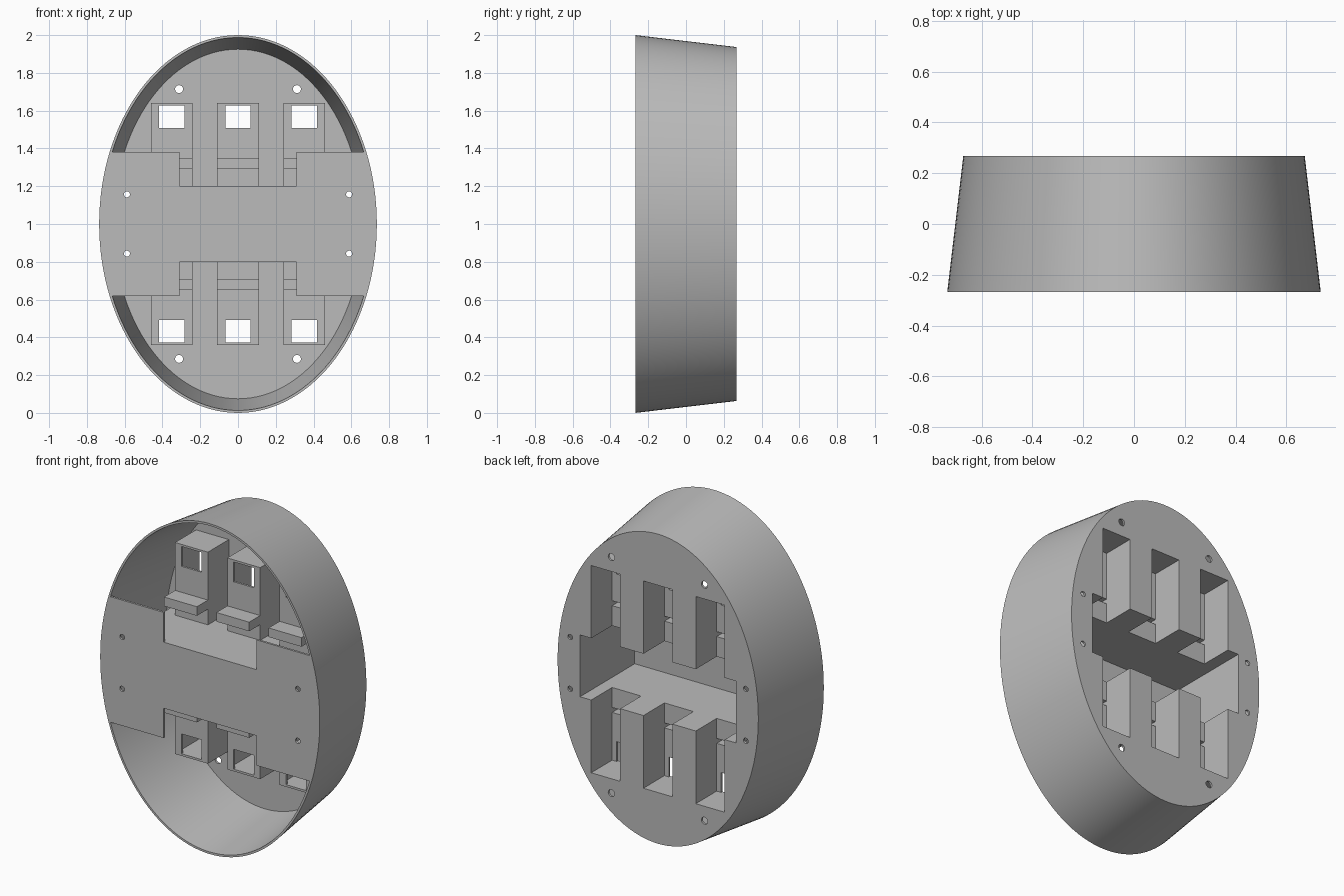
import bpy, bmesh, math
from mathutils import Matrix

if "Cube" in bpy.data.objects:
    bpy.data.objects.remove(bpy.data.objects["Cube"])

D = 0.268                 # half depth
T = 0.013                 # wall thickness
RX, RZ = 0.735, 1.0       # front half width and half height
TAPER = 0.118
FLOOR = D - T             # inner face of the back wall

grey = bpy.data.materials.new("plain_grey")
grey.use_nodes = True
grey.diffuse_color = (0.5, 0.5, 0.5, 1)
grey.node_tree.nodes["Principled BSDF"].inputs["Base Color"].default_value = (0.5, 0.5, 0.5, 1)


def finish(name, bm):
    bmesh.ops.recalc_face_normals(bm, faces=bm.faces)
    mesh = bpy.data.meshes.new(name)
    bm.to_mesh(mesh)
    bm.free()
    mesh.materials.append(grey)
    obj = bpy.data.objects.new(name, mesh)
    bpy.context.collection.objects.link(obj)
    return obj


def box(name, xs, ys, zs):
    """Box from ranges; z is measured from the model's centre."""
    bm = bmesh.new()
    size = [abs(r[1] - r[0]) for r in (xs, ys, zs)]
    mid = [(r[0] + r[1]) / 2 for r in (xs, ys, zs)]
    mid[2] += RZ
    bmesh.ops.create_cube(bm, size=1, matrix=Matrix.Translation(mid) @ Matrix.Diagonal((*size, 1)))
    return finish(name, bm)


def oval(name, y0, y1, inset=0, n=128):
    """Tapered oval solid between two depths."""
    bm = bmesh.new()
    rings = []
    for y in (y0, y1):
        shrink = inset + TAPER * (y + D)
        rings.append([bm.verts.new(((RX - shrink) * math.cos(a), y, RZ + (RZ - shrink) * math.sin(a)))
                      for a in (2 * math.pi * i / n for i in range(n))])
    for i in range(n):
        j = (i + 1) % n
        bm.faces.new((rings[0][i], rings[0][j], rings[1][j], rings[1][i]))
    for ring in rings:
        bm.faces.new(ring)
    return finish(name, bm)


def drill(x, z, r):
    bm = bmesh.new()
    bmesh.ops.create_cone(bm, cap_ends=True, segments=24, radius1=r, radius2=r, depth=1,
                          matrix=Matrix.Translation((x, 0, RZ + z)) @ Matrix.Rotation(math.pi / 2, 4, 'X'))
    return finish("drill", bm)


def combine(obj, tool, operation='DIFFERENCE'):
    """Apply a boolean and remove the tool."""
    mod = obj.modifiers.new("cut", 'BOOLEAN')
    mod.operation, mod.solver, mod.object = operation, 'EXACT', tool
    graph = bpy.context.evaluated_depsgraph_get()
    mesh = bpy.data.meshes.new_from_object(obj.evaluated_get(graph))
    obj.modifiers.clear()
    obj.data = mesh
    bpy.data.objects.remove(tool)


COLUMNS = {"right": -0.35, "middle": 0, "left": 0.35}
ROWS = {"upper": 1, "lower": -1}
OUT = D + 0.1             # cutters run past the back


def zr(s, a, b):
    return (s * a, s * b)


def cavity():
    return box("cavity_cutter", (-0.522, 0.522), (-FLOOR, OUT), (-0.187, 0.187))


def slot(x, s):
    return box("slot_cutter", (x - 0.097, x + 0.097), (0.068, OUT), zr(s, 0.1, 0.627))


def ledge_hollow(x, s):
    return box("ledge_cutter", (x - 0.097, x + 0.097), (-0.037, 0.1), zr(s, 0.308, 0.338))


# Oval tapered shell with a back wall
shell = oval("shell", -D, D)
combine(shell, oval("inner_cutter", -D - 0.05, FLOOR, T))

# Flat front panel across the middle
panel = oval("front_panel", -D, -FLOOR, T * 0.5)
combine(panel, box("band", (-1, 1), (-1, 1), (-0.38, 0.38)), 'INTERSECT')
for s in ROWS.values():
    combine(panel, box("notch_cutter", (-0.31, 0.31), (-1, 1), zr(s, 0.2, 0.6)))

# Hollow central box, open at the back
central = box("central_box", (-0.535, 0.535), (-FLOOR, FLOOR), (-0.2, 0.2))
for part in (central, shell):
    combine(part, cavity())

# Hollow towers with windows and ledges
for row, s in ROWS.items():
    for side, x in COLUMNS.items():
        for part in (central, shell):
            combine(part, slot(x, s))
        wide = (x - 0.11, x + 0.11)
        tower = box(f"{row}_{side}_tower", wide, (0.055, FLOOR), zr(s, 0.2, 0.64))
        combine(tower, slot(x, s))
        combine(tower, ledge_hollow(x, s))
        combine(tower, box("window_cutter", (x - 0.067, x + 0.067), (0, 0.15), zr(s, 0.507, 0.627)))
        ledge = box(f"{row}_{side}_ledge", wide, (-0.05, 0.055), zr(s, 0.295, 0.35))
        combine(ledge, ledge_hollow(x, s))

# Screw holes
for sx in (-1, 1):
    for s in ROWS.values():
        combine(shell, drill(sx * 0.312, s * 0.714, 0.021))
        for part in (shell, panel):
            combine(part, drill(sx * 0.588, s * 0.157, 0.016))

# Smooth curved walls, crisp edges
bpy.ops.object.select_all(action='DESELECT')
for part in (shell, panel):
    part.select_set(True)
bpy.context.view_layer.objects.active = shell
bpy.ops.object.shade_smooth_by_angle(angle=math.radians(30))
